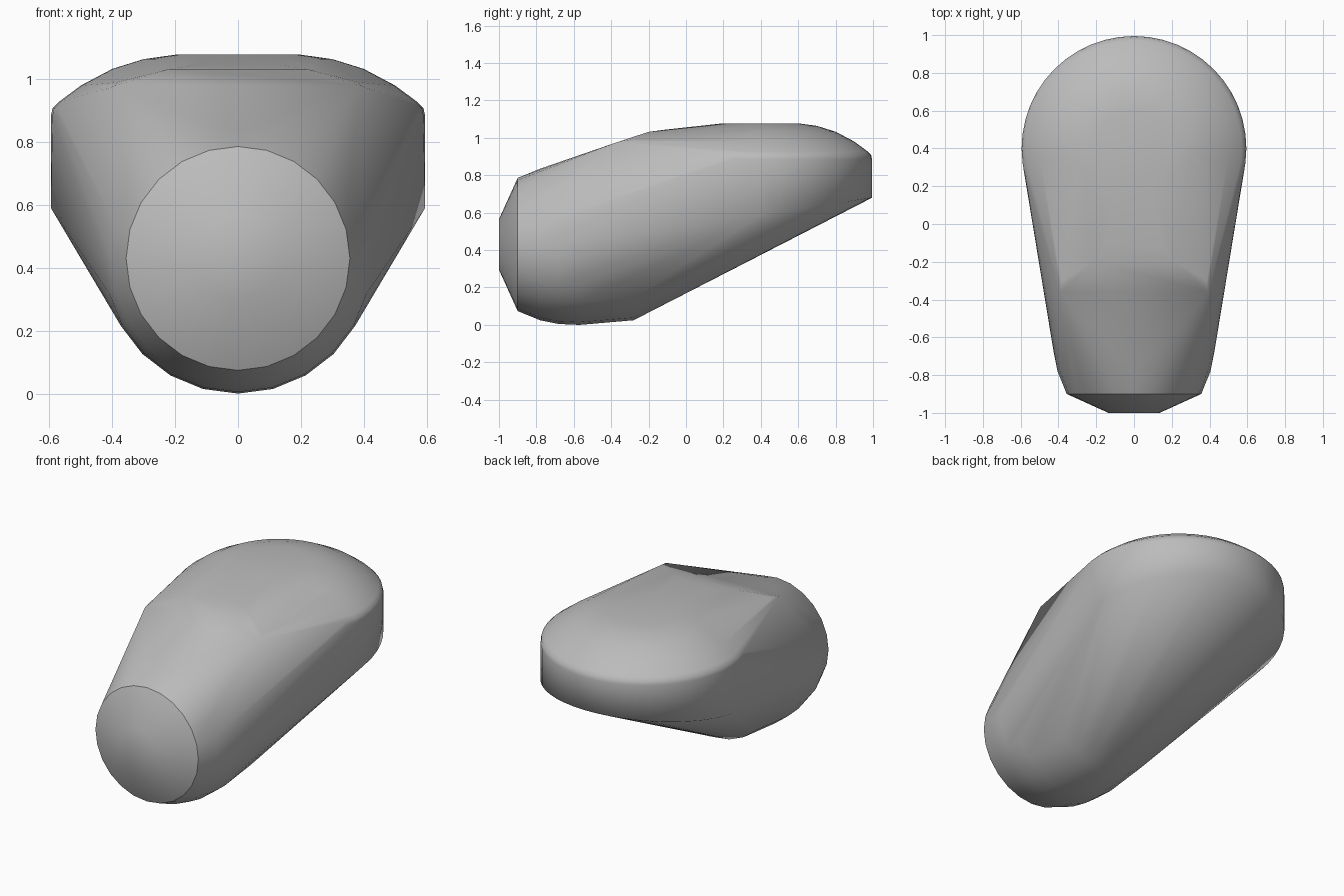
import bpy, bmesh
from math import sin, cos, pi

cube = bpy.data.objects.get("Cube")
if cube:
    bpy.data.objects.remove(cube, do_unlink=True)

grey = bpy.data.materials.new("mid_grey")
grey.use_nodes = True
colour = (0.5, 0.5, 0.5, 1)
grey.diffuse_color = colour
grey.node_tree.nodes["Principled BSDF"].inputs["Base Color"].default_value = colour

SIDES = 24
NOSE_Y, NOSE_Z = -0.9, 0.43
points = []

# Rounded front barrel: (y, radius) rings around the nose axis
barrel = [(-1, 0.135), (NOSE_Y, 0.356), (-0.78, 0.405), (-0.68, 0.425),
          (-0.57, 0.43), (-0.28, 0.405)]
for y, r in barrel:
    for i in range(SIDES):
        a = 2 * pi * i / SIDES
        points.append((r * sin(a), y, NOSE_Z + r * cos(a)))

# Domed rear disc: (radius, z) rings around an upright axis
DISC_Y, DISC_R = 0.4, 0.595
dome = [(0.2, 1.078), (0.3, 1.064), (0.4, 1.033), (0.5, 0.98),
        (0.57, 0.928), (0.59, 0.908), (DISC_R, 0.885)]
RIM = 48
for i in range(RIM):
    a = 2 * pi * i / RIM
    for r, z in dome:
        points.append((r * cos(a), DISC_Y + r * sin(a), z))
    # The lower rim of the disc rises toward the back
    if sin(a) > -0.01:
        points.append((DISC_R * cos(a), DISC_Y + DISC_R * sin(a), 0.59 + 0.09 * sin(a)))

# Shoulder where the top slopes down to the nose
for side in (-1, 1):
    for x, y, z in [(0.39, -0.36, 0.98), (0.385, -0.3, 0.99),
                    (0.22, -0.2, 1.032), (0.15, -0.12, 1.043)]:
        points.append((side * x, y, z))

# Skin everything with one tight shell
bm = bmesh.new()
for p in points:
    bm.verts.new(p)
hull = bmesh.ops.convex_hull(bm, input=bm.verts)
bmesh.ops.delete(bm, geom=[v for v in bm.verts if not v.link_faces], context='VERTS')
bmesh.ops.recalc_face_normals(bm, faces=bm.faces)
for f in bm.faces:
    f.smooth = True

# Crisp edge around the nose cap
for e in bm.edges:
    if all(abs(v.co.y - NOSE_Y) < 0.001 for v in e.verts):
        e.smooth = False

mesh = bpy.data.meshes.new("body_shell")
bm.to_mesh(mesh)
bm.free()
mesh.materials.append(grey)
body = bpy.data.objects.new("body_shell", mesh)
bpy.context.collection.objects.link(body)
